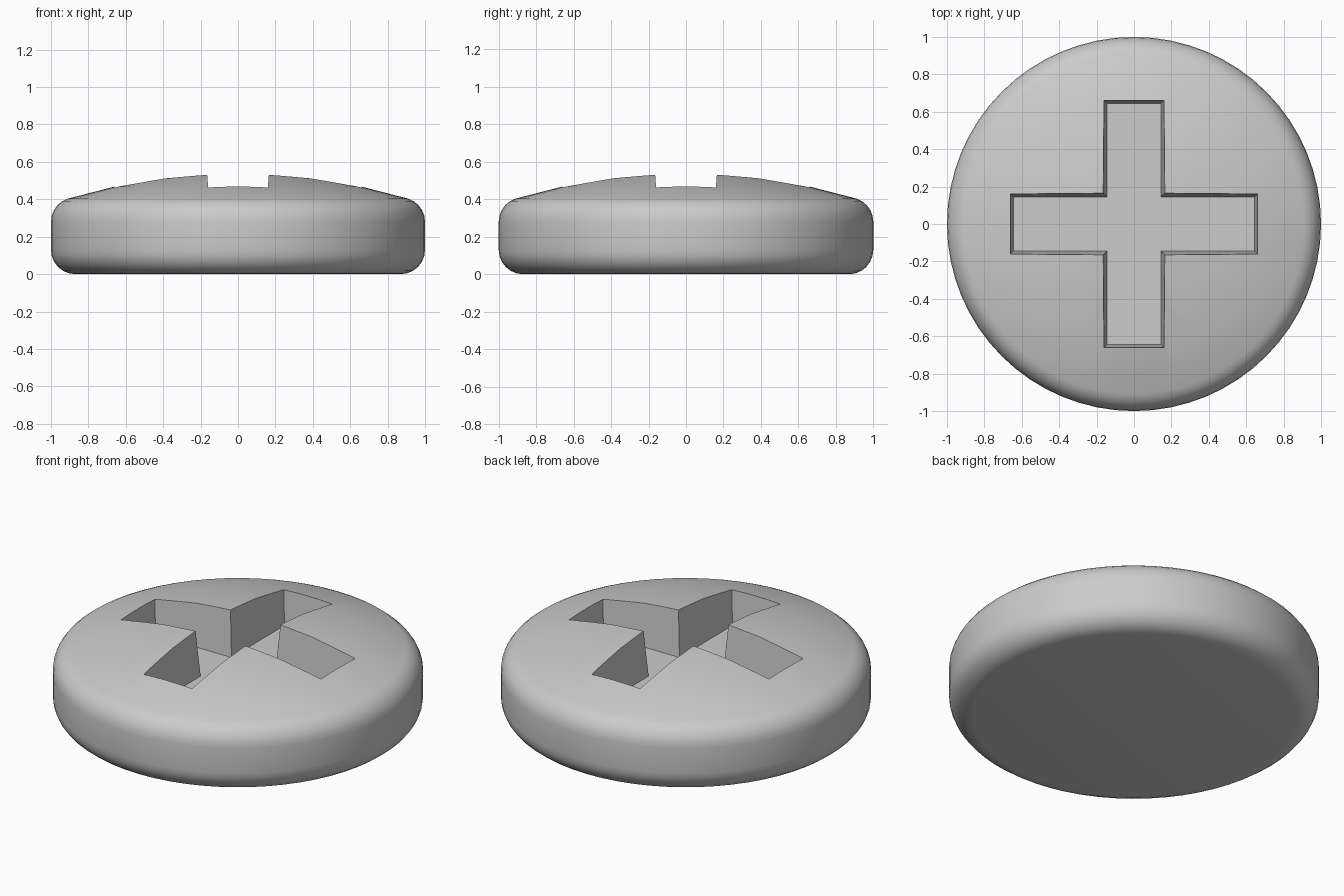
import bpy, bmesh, math

if "Cube" in bpy.data.objects:
    bpy.data.objects.remove(bpy.data.objects["Cube"])

metal = bpy.data.materials.new("grey_metal")
metal.diffuse_color = (0.6, 0.6, 0.6, 1)
metal.use_nodes = True
metal.node_tree.nodes["Principled BSDF"].inputs["Base Color"].default_value = metal.diffuse_color


def make_object(name, bm):
    bmesh.ops.recalc_face_normals(bm, faces=bm.faces)
    mesh = bpy.data.meshes.new(name)
    bm.to_mesh(mesh)
    bm.free()
    mesh.materials.append(metal)
    obj = bpy.data.objects.new(name, mesh)
    bpy.context.collection.objects.link(obj)
    return obj


def arc(cx, cz, r, a0, a1, n):
    angles = [math.radians(a0 + (a1 - a0) * i / n) for i in range(n + 1)]
    return [(cx + r * math.cos(a), cz + r * math.sin(a)) for a in angles]


# Screw head: rounded rim and shallow dome, turned around z
profile = [(0, 0)] + arc(0.87, 0.13, 0.13, -90, 0, 6)
profile += arc(0.87, 0.28, 0.13, 0, 72, 5)
profile += [(0.66, 0.468), (0.42, 0.512), (0.17, 0.537), (0, 0.545)]
bm = bmesh.new()
verts = [bm.verts.new((r, 0, z)) for r, z in profile]
edges = [bm.edges.new(p) for p in zip(verts, verts[1:])]
bmesh.ops.spin(bm, geom=verts + edges, cent=(0, 0, 0), axis=(0, 0, 1),
               angle=math.tau, steps=64, use_duplicate=False)
bmesh.ops.remove_doubles(bm, verts=bm.verts, dist=0.0005)
head = make_object("screw_head", bm)


# Cross recess cutter: tapered plus shape
def cross_ring(bm, w, l, z):
    ring = []
    for k in range(4):
        c, s = round(math.cos(k * math.pi / 2)), round(math.sin(k * math.pi / 2))
        for x, y in ((l, -w), (l, w), (w, w)):
            ring.append(bm.verts.new((c * x - s * y, s * x + c * y, z)))
    return ring


bm = bmesh.new()
low = cross_ring(bm, 0.145, 0.645, 0.26)
high = cross_ring(bm, 0.177, 0.677, 0.70)
bm.faces.new(low)
bm.faces.new(high)
for i in range(12):
    j = (i + 1) % 12
    bm.faces.new((low[i], low[j], high[j], high[i]))
cutter = make_object("cross_cutter", bm)
cutter.hide_render = True

# Cut the recess and smooth the head
mod = head.modifiers.new("cross_recess", 'BOOLEAN')
mod.operation = 'DIFFERENCE'
mod.solver = 'EXACT'
mod.object = cutter
bpy.context.view_layer.objects.active = head
head.select_set(True)
bpy.ops.object.modifier_apply(modifier=mod.name)
bpy.data.objects.remove(cutter)
bpy.ops.object.shade_smooth_by_angle(angle=math.radians(30))
